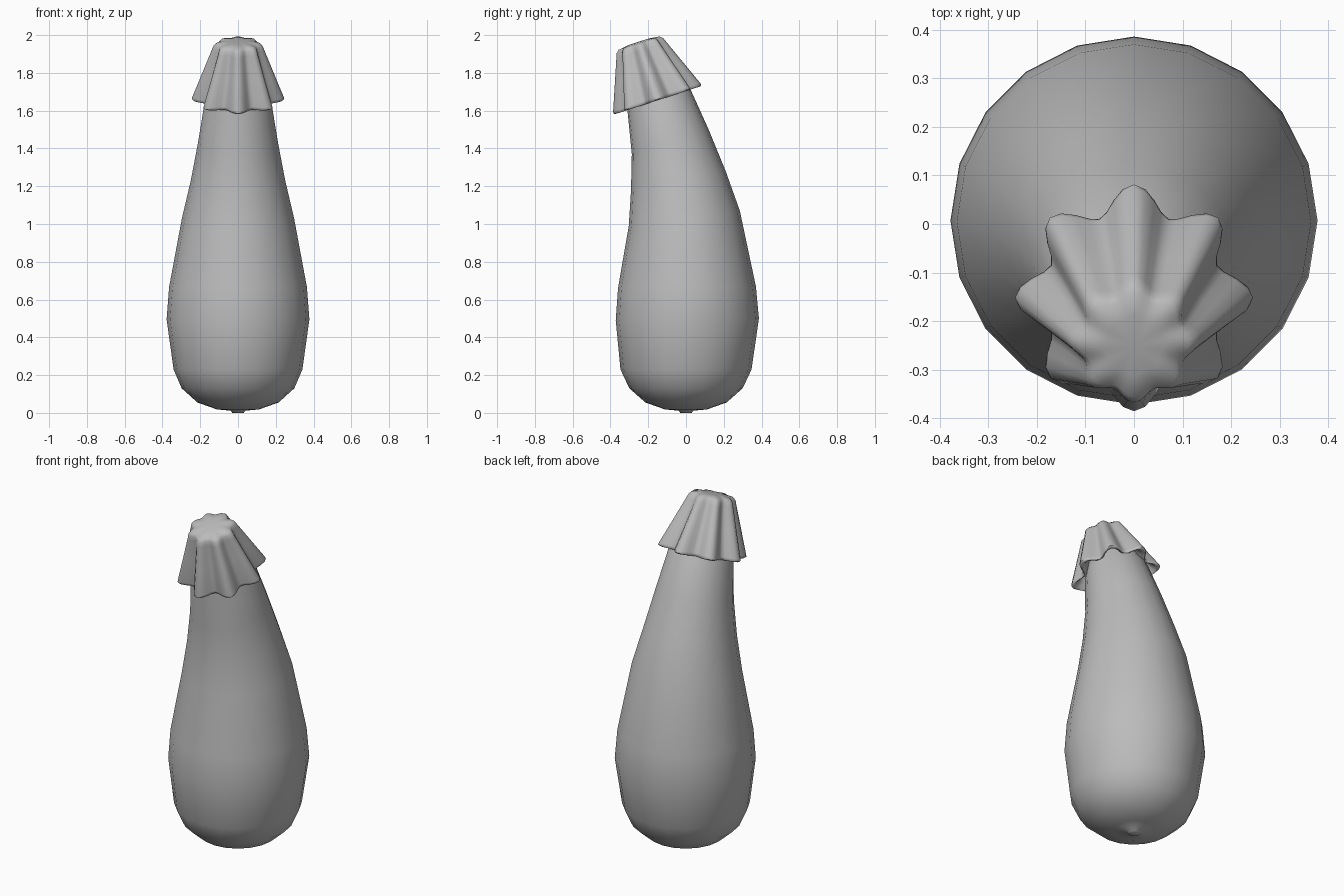
import bpy, bmesh
from math import sin, cos, pi, radians
from mathutils import Matrix, Vector

cube = bpy.data.objects.get("Cube")
if cube:
    bpy.data.objects.remove(cube)

grey = bpy.data.materials.new("plain_grey")
grey.use_nodes = True
grey.diffuse_color = (0.5, 0.5, 0.5, 1)
grey.node_tree.nodes["Principled BSDF"].inputs["Base Color"].default_value = (0.5, 0.5, 0.5, 1)


def loft(name, rings, angle, close_ends):
    """Skin a list of point rings; close_ends caps (first, last)."""
    bm = bmesh.new()
    loops = [[bm.verts.new(p) for p in ring] for ring in rings]
    n = len(loops[0])
    for a, b in zip(loops, loops[1:]):
        for i in range(n):
            j = (i + 1) % n
            bm.faces.new((a[i], a[j], b[j], b[i]))
    if close_ends[0]:
        bm.faces.new(loops[0][::-1])
    if close_ends[1]:
        bm.faces.new(loops[-1])
    mesh = bpy.data.meshes.new(name)
    bm.to_mesh(mesh)
    bm.free()
    obj = bpy.data.objects.new(name, mesh)
    bpy.context.collection.objects.link(obj)
    mesh.materials.append(grey)
    bpy.ops.object.select_all(action='DESELECT')
    obj.select_set(True)
    bpy.context.view_layer.objects.active = obj
    bpy.ops.object.shade_smooth_by_angle(angle=radians(angle))
    return obj


# Fruit: each section is front y, front z, back y, back z, half width
sections = [
    (-.03, 0, .03, 0, .03),
    (-.04, .012, .04, .012, .04),
    (-.11, .018, .11, .018, .11),
    (-.215, .055, .215, .055, .215),
    (-.30, .13, .30, .13, .298),
    (-.347, .23, .347, .23, .341),
    (-.372, .49, .386, .50, .378),
    (-.36, .66, .37, .67, .365),
    (-.303, .99, .285, 1.07, .297),
    (-.291, 1.18, .21, 1.28, .250),
    (-.287, 1.37, .12, 1.50, .211),
    (-.31, 1.60, .025, 1.71, .175),
    (-.31, 1.75, -.07, 1.83, .12),
]


def fruit_ring(yf, zf, yb, zb, rx, sides=20):
    pts = []
    for i in range(sides):
        a = 2 * pi * i / sides + pi / 2
        t = (sin(a) + 1) / 2
        pts.append(Vector((rx * cos(a), yf + (yb - yf) * t, zf + (zb - zf) * t)))
    return pts


loft("fruit_body", [fruit_ring(*s) for s in sections], 60, (True, True))

# Leafy cap: mean radius, lobe depth and height along its tilted axis
cap_profile = [
    (.105, .008, .20),
    (.175, .022, .03),
    (.195, .027, .004),
    (.207, .029, 0),
    (.215, .030, .006),
    (.213, .029, .018),
    (.165, .021, .16),
    (.126, .013, .28),
    (.119, .011, .303),
    (.105, .009, .318),
    (.060, .004, .325),
    (.015, .000, .326),
]
tilt = Matrix.Translation((0, -.15, 1.655)) @ Matrix.Rotation(radians(18), 4, 'X')


def cap_ring(radius, depth, height, lobes=8, steps=8):
    pts = []
    for i in range(lobes * steps):
        a = 2 * pi * i / (lobes * steps) + pi / 2
        r = radius + depth * cos(lobes * (a - pi / 2))
        pts.append(tilt @ Vector((r * cos(a), r * sin(a), height)))
    return pts


loft("leafy_cap", [cap_ring(*p) for p in cap_profile], 60, (False, True))
